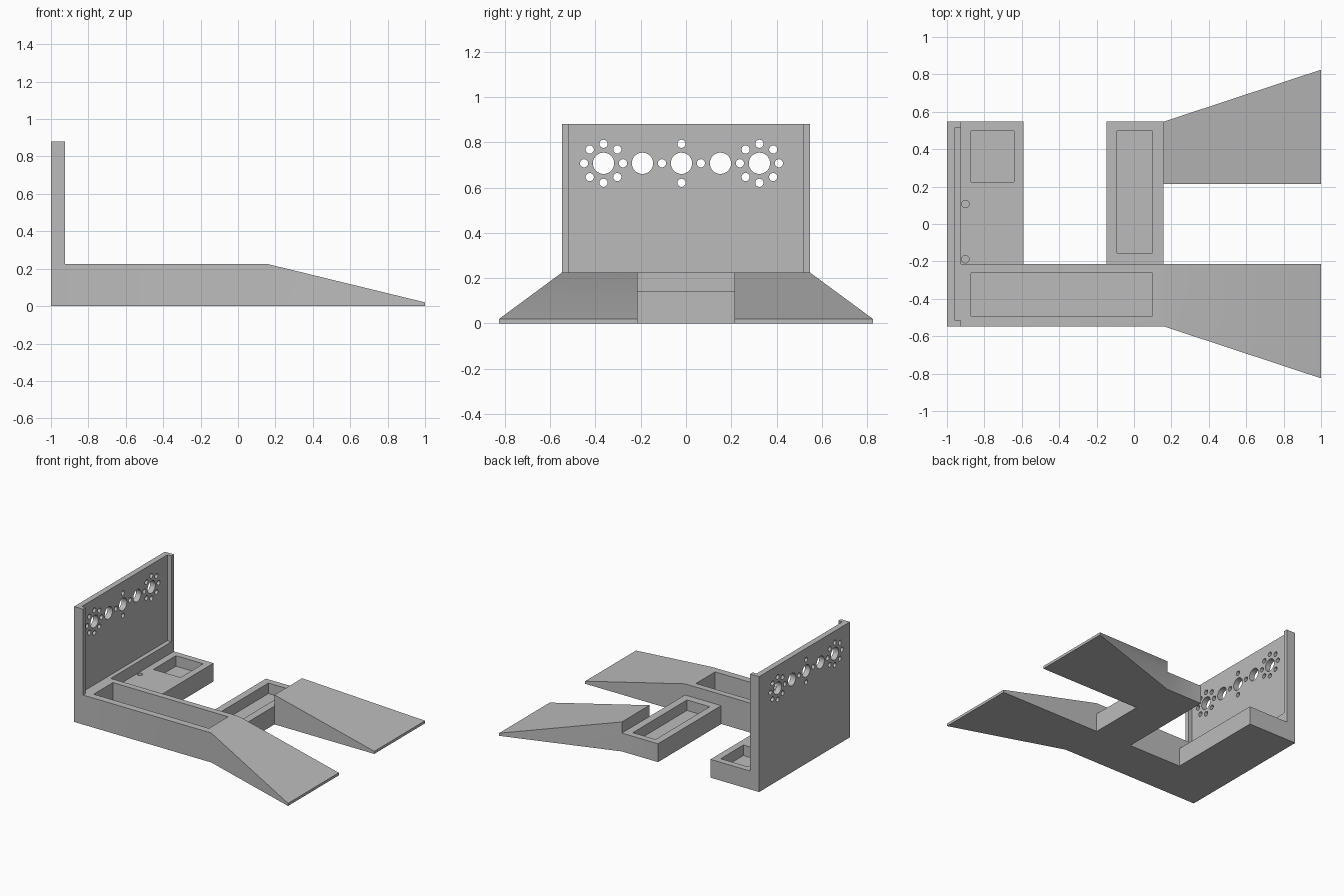
import bpy, bmesh, math
from mathutils import Matrix, Vector

cube = bpy.data.objects.get("Cube")
if cube:
    bpy.data.objects.remove(cube, do_unlink=True)

grey = bpy.data.materials.new("plain grey")
grey.use_nodes = True
colour = (0.5, 0.5, 0.5, 1)
grey.diffuse_color = colour
grey.node_tree.nodes["Principled BSDF"].inputs["Base Color"].default_value = colour

# Shared levels and edges
HALF, INNER = 0.547, 0.214        # half width, inner edge of rail and ramps
LOW, HIGH, FLOOR = 0.14, 0.225, 0.06
BACK, TIP, CREST, FACE = -1, 1, 0.158, -0.924
PANEL_TOP = 0.88


def make_object(name, bm):
    bmesh.ops.recalc_face_normals(bm, faces=bm.faces)
    mesh = bpy.data.meshes.new(name)
    bm.to_mesh(mesh)
    bm.free()
    mesh.materials.append(grey)
    obj = bpy.data.objects.new(name, mesh)
    bpy.context.collection.objects.link(obj)
    return obj


def box(name, x, y, z):
    bm = bmesh.new()
    bmesh.ops.create_cube(bm, size=1)
    for v in bm.verts:
        v.co = Vector([r[0] if c < 0 else r[1] for c, r in zip(v.co, (x, y, z))])
    return make_object(name, bm)


def ramp(name, side):
    bm = bmesh.new()
    bmesh.ops.create_cube(bm, size=1)
    for v in bm.verts:
        far, outer, top = (c > 0 for c in v.co)
        v.co = (TIP if far else CREST,
                side * ((0.825 if far else HALF) if outer else INNER),
                (0.02 if far else HIGH) if top else 0)
    return make_object(name, bm)


def cylinder(name, radius, depth, centre, rotation=Matrix()):
    bm = bmesh.new()
    bmesh.ops.create_cone(bm, cap_ends=True, segments=32, radius1=radius, radius2=radius,
                          depth=depth, matrix=Matrix.Translation(centre) @ rotation)
    return make_object(name, bm)


def combine(target, tool, operation):
    mod = target.modifiers.new(operation.lower(), "BOOLEAN")
    mod.operation, mod.solver, mod.object = operation, "EXACT", tool
    bpy.context.view_layer.objects.active = target
    bpy.ops.object.modifier_apply(modifier=mod.name)
    bpy.data.objects.remove(tool, do_unlink=True)


# Solid frame: rail, low pedestal, low cross arm, upright panel and ramps
frame = box("ramp_stand", (BACK, CREST), (-HALF, -INNER), (0, HIGH))
for part in (
    box("pedestal", (BACK, -0.59), (-INNER, HALF), (0, LOW)),
    box("cross_arm", (-0.147, CREST), (-INNER, HALF), (0, LOW)),
    box("panel", (BACK, FACE), (-HALF, HALF), (0, PANEL_TOP)),
    ramp("front_ramp", -1),
    ramp("rear_ramp", 1),
):
    combine(frame, part, "UNION")

# Recessed panel face and open trays
for cutter in (
    box("panel_recess", (-0.957, -0.9), (-0.516, 0.516), (HIGH, 1)),
    box("rail_tray", (-0.872, 0.1), (-0.493, -0.262), (FLOOR, 0.3)),
    box("pedestal_tray", (-0.872, -0.642), (0.225, 0.498), (FLOOR, 0.3)),
    box("arm_tray", (-0.092, 0.1), (-0.155, 0.498), (FLOOR, 0.3)),
):
    combine(frame, cutter, "DIFFERENCE")

# Small blind sockets in the pedestal
for y in (0.107, -0.188):
    combine(frame, cylinder("socket", 0.02, 0.16, (-0.902, y, FLOOR + 0.08)), "DIFFERENCE")

# Row of large panel holes, ringed by small ones
turn = Matrix.Rotation(math.pi / 2, 4, "Y")
MID, ROW, PITCH = -0.02, 0.707, 0.172


def panel_hole(radius, y, z):
    combine(frame, cylinder("hole", radius, 0.3, (-0.96, y, z), turn), "DIFFERENCE")


for i in range(-2, 3):
    panel_hole(0.047, MID + i * PITCH, ROW)
for i in range(6):
    panel_hole(0.018, MID + (i - 2.5) * PITCH, ROW)
for i, angles in ((-2, (45, 90, 135)), (0, (90,)), (2, (45, 90, 135))):
    for a in angles:
        for sign in (1, -1):
            t = math.radians(a * sign)
            panel_hole(0.018, MID + i * PITCH + math.cos(t) * PITCH / 2,
                       ROW + math.sin(t) * PITCH / 2)

# Crisp flat faces with smooth hole walls
for o in bpy.context.selected_objects:
    o.select_set(False)
frame.select_set(True)
bpy.context.view_layer.objects.active = frame
bpy.ops.object.shade_smooth_by_angle(angle=math.radians(30))
